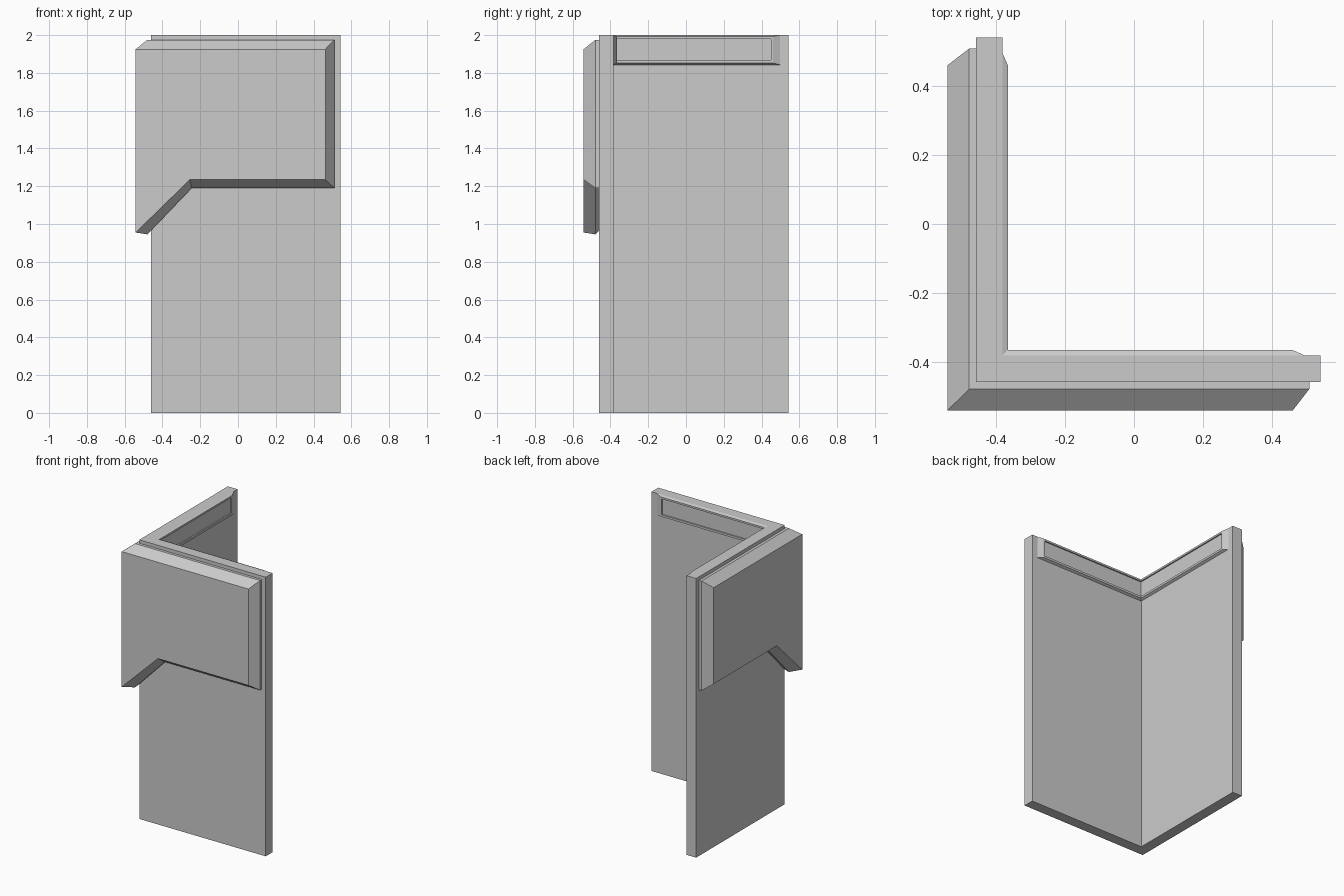
import bpy, bmesh

if "Cube" in bpy.data.objects:
    bpy.data.objects.remove(bpy.data.objects["Cube"])


def corner_part(name, rings, open_back):
    """Loft open outlines on one wing and mirror them across the corner mitre.
    Each ring is (distance from centre, [(along wall, z), ...]).
    The first and last point of each ring lie on the mitre plane."""
    bm = bmesh.new()
    backs = []
    for swap in (False, True):
        loops = []
        for d, pts in rings:
            loops.append([bm.verts.new((-d, u, z) if swap else (u, -d, z))
                          for u, z in pts])
        for a, b in zip(loops, loops[1:]):
            for i in range(len(a) - 1):
                bm.faces.new((a[i], a[i + 1], b[i + 1], b[i]))
        backs.append(bm.faces.new(loops[0]))
        bm.faces.new(loops[-1])
    bmesh.ops.remove_doubles(bm, verts=bm.verts[:], dist=0.0005)
    bmesh.ops.recalc_face_normals(bm, faces=bm.faces[:])
    if open_back:  # face hidden against the wall
        bmesh.ops.delete(bm, geom=backs, context='FACES_ONLY')
    mesh = bpy.data.meshes.new(name)
    bm.to_mesh(mesh)
    bm.free()
    obj = bpy.data.objects.new(name, mesh)
    bpy.context.collection.objects.link(obj)
    return obj


def rect(d, end, low, high):
    return d, [(-d, low), (end, low), (end, high), (-d, high)]


def plate(d, tip_z, notch_u, end, low, high):
    return d, [(-d, tip_z), (notch_u, low), (end, low), (end, high), (-d, high)]


# L-shaped corner wall
corner_wall = corner_part("corner_wall", [
    rect(0.46, 0.542, 0, 2),
    rect(0.383, 0.542, 0, 2),
], False)

# Bevelled outer plate with a stepped lower edge
outer_plate = corner_part("outer_plate", [
    plate(0.46, 0.966, -0.245, 0.51, 1.19, 1.975),
    plate(0.48, 0.945, -0.245, 0.51, 1.19, 1.975),
    plate(0.542, 0.955, -0.255, 0.462, 1.235, 1.925),
], True)

# Inner top trim with bevelled rim and shallow recess
inner_trim = corner_part("inner_trim", [
    rect(0.383, 0.498, 1.843, 2.0),
    rect(0.366, 0.46, 1.852, 1.993),
    rect(0.366, 0.45, 1.867, 1.98),
    rect(0.375, 0.45, 1.867, 1.98),
], True)
